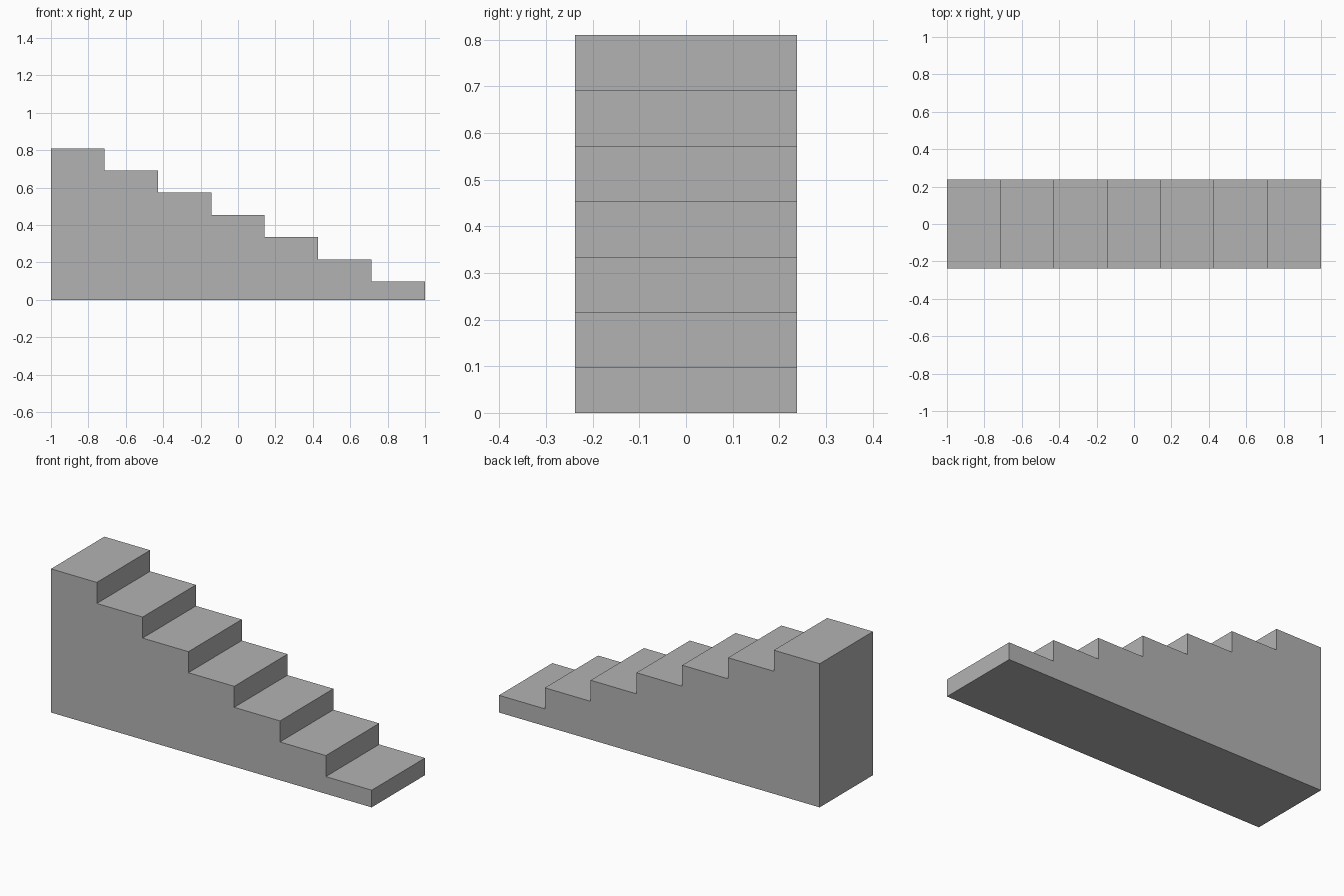
import bpy
import bmesh

cube = bpy.data.objects.get("Cube")
if cube:
    bpy.data.objects.remove(cube, do_unlink=True)

STEPS = 7
TREAD = 2 / STEPS
FIRST_HEIGHT = 0.097
RISE = 0.1188
HALF_WIDTH = 0.2375


def make_material(name, colour):
    mat = bpy.data.materials.new(name)
    mat.use_nodes = True
    mat.diffuse_color = colour
    mat.node_tree.nodes["Principled BSDF"].inputs["Base Color"].default_value = colour
    return mat


# Stepped side profile, climbing from +x to -x
profile = [(-1, 0), (1, 0)]
for i in range(STEPS):
    height = FIRST_HEIGHT + i * RISE
    profile += [(1 - i * TREAD, height), (1 - (i + 1) * TREAD, height)]

# Solid staircase: extrude the profile across its width
bm = bmesh.new()
side = bm.faces.new([bm.verts.new((x, -HALF_WIDTH, z)) for x, z in profile])
extruded = bmesh.ops.extrude_face_region(bm, geom=[side], use_keep_orig=True)
far_verts = [g for g in extruded["geom"] if isinstance(g, bmesh.types.BMVert)]
bmesh.ops.translate(bm, verts=far_verts, vec=(0, 2 * HALF_WIDTH, 0))
bmesh.ops.recalc_face_normals(bm, faces=bm.faces)

mesh = bpy.data.meshes.new("staircase")
bm.to_mesh(mesh)
bm.free()
mesh.materials.append(make_material("stone grey", (0.45, 0.45, 0.45, 1)))
staircase = bpy.data.objects.new("staircase", mesh)
bpy.context.collection.objects.link(staircase)
